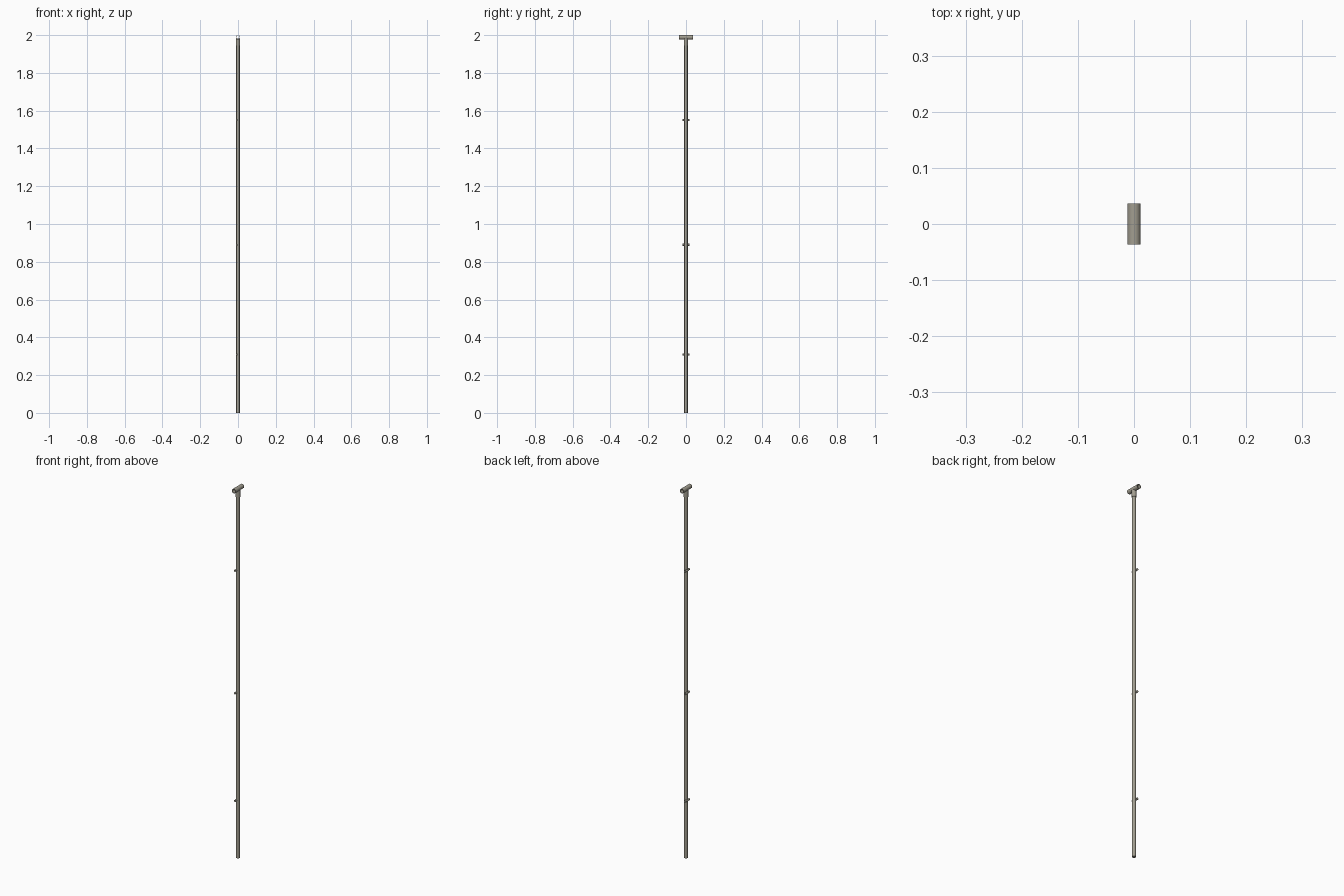
import bpy, math
from mathutils import Vector

if "Cube" in bpy.data.objects:
    bpy.data.objects.remove(bpy.data.objects["Cube"])


def material(name, rgb):
    m = bpy.data.materials.new(name)
    m.diffuse_color = (*rgb, 1)
    m.use_nodes = True
    m.node_tree.nodes["Principled BSDF"].inputs["Base Color"].default_value = m.diffuse_color
    return m


STEEL = material("warm grey steel", (0.36, 0.34, 0.28))


def cylinder(name, radius, a, b, sides=24):
    a, b = Vector(a), Vector(b)
    bpy.ops.mesh.primitive_cylinder_add(vertices=sides, radius=radius, depth=(b - a).length,
                                        location=(a + b) / 2)
    ob = bpy.context.object
    ob.rotation_euler = (b - a).to_track_quat('Z', 'Y').to_euler()
    ob.name = name
    ob.data.materials.append(STEEL)
    bpy.ops.object.shade_smooth_by_angle(angle=math.radians(40))
    return ob


def tube(name, outer, inner, a, b, sides=24):
    """Open-ended pipe: spin the wall profile around the axis."""
    a, b = Vector(a), Vector(b)
    h = (b - a).length / 2
    prof = [(outer, -h), (outer, h), (inner, h), (inner, -h)]
    verts = [(r * math.cos(t), r * math.sin(t), z)
             for t in (2 * math.pi * i / sides for i in range(sides)) for r, z in prof]
    faces = [(i * 4 + j, (i + 1) % sides * 4 + j, (i + 1) % sides * 4 + (j + 1) % 4, i * 4 + (j + 1) % 4)
             for i in range(sides) for j in range(4)]
    me = bpy.data.meshes.new(name)
    me.from_pydata(verts, [], faces)
    ob = bpy.data.objects.new(name, me)
    bpy.context.collection.objects.link(ob)
    ob.location = (a + b) / 2
    ob.rotation_euler = (b - a).to_track_quat('Z', 'Y').to_euler()
    me.materials.append(STEEL)
    bpy.context.view_layer.objects.active = ob
    bpy.ops.object.select_all(action='DESELECT')
    ob.select_set(True)
    bpy.ops.object.shade_smooth_by_angle(angle=math.radians(40))
    return ob


# Long upright pole
cylinder("pole", 0.0093, (0, 0, 0), (0, 0, 1.975))

# T-shaped top: socket under a horizontal open pipe
tube("socket", 0.0112, 0.009, (0, 0, 1.945), (0, 0, 1.981))
tube("cross_pipe", 0.0117, 0.0095, (0, -0.0365, 1.9883), (0, 0.0365, 1.9883))

# Small cross pins through the pole
for i, z in enumerate((0.31, 0.89, 1.55)):
    cylinder(f"pin_{i + 1}", 0.0055, (-0.006, -0.018, z), (-0.006, 0.018, z), 16)
